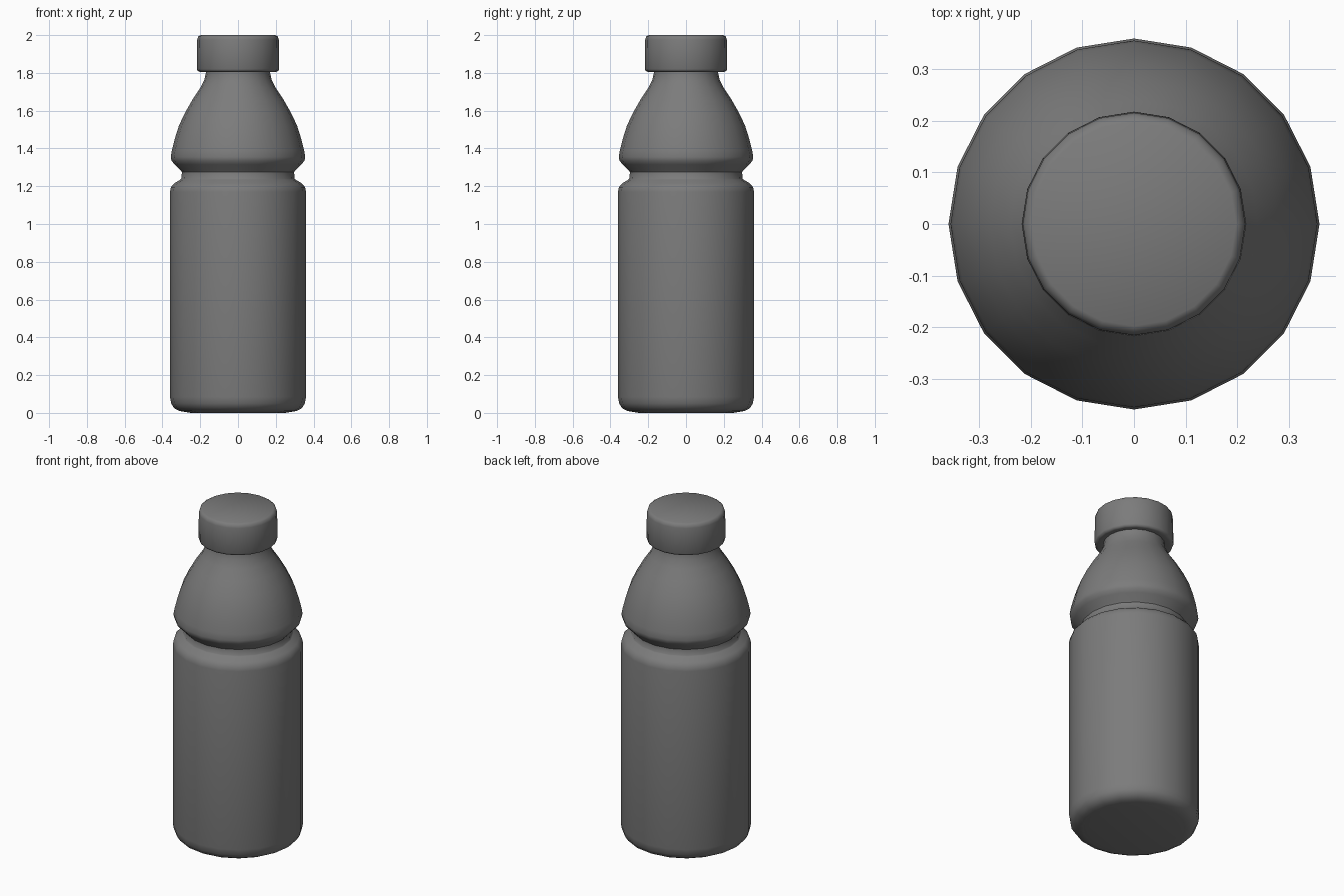
import bpy
import bmesh
import math

cube = bpy.data.objects.get("Cube")
if cube:
    bpy.data.objects.remove(cube)

SIDES = 20

grey = bpy.data.materials.new("mid_grey")
grey.use_nodes = True
colour = (0.2, 0.2, 0.2, 1)
grey.diffuse_color = colour
grey.node_tree.nodes["Principled BSDF"].inputs["Base Color"].default_value = colour


def lathe(name, profile, angle):
    """Turn a (radius, height) profile about z, closing both ends."""
    bm = bmesh.new()
    rings = []
    for r, z in profile:
        rings.append([bm.verts.new((r * math.cos(a), r * math.sin(a), z))
                      for a in (math.tau * i / SIDES for i in range(SIDES))])
    for low, high in zip(rings, rings[1:]):
        for i in range(SIDES):
            j = (i + 1) % SIDES
            bm.faces.new((low[i], low[j], high[j], high[i]))
    bm.faces.new(rings[0][::-1])
    bm.faces.new(rings[-1])
    bmesh.ops.recalc_face_normals(bm, faces=bm.faces)
    mesh = bpy.data.meshes.new(name)
    bm.to_mesh(mesh)
    bm.free()
    mesh.materials.append(grey)
    obj = bpy.data.objects.new(name, mesh)
    bpy.context.collection.objects.link(obj)
    bpy.ops.object.select_all(action="DESELECT")
    obj.select_set(True)
    bpy.context.view_layer.objects.active = obj
    bpy.ops.object.shade_smooth_by_angle(angle=math.radians(angle))
    return obj


# Bottle: rounded base, straight wall, grip groove, domed shoulder, neck
lathe("bottle_body", [
    (0.28, 0.005), (0.31, 0.01), (0.338, 0.025), (0.354, 0.05), (0.36, 0.085),
    (0.36, 1.17), (0.355, 1.195), (0.338, 1.215), (0.305, 1.235),
    (0.30, 1.24), (0.297, 1.275), (0.305, 1.285), (0.335, 1.315),
    (0.352, 1.335), (0.356, 1.355), (0.35, 1.39), (0.335, 1.45),
    (0.313, 1.52), (0.28, 1.59), (0.24, 1.66), (0.20, 1.72),
    (0.178, 1.765), (0.17, 1.80), (0.17, 1.90)], 40)

# Shallow foot under the base
lathe("base_foot", [(0.25, 0.0), (0.285, 0.006)], 30)

# Screw cap with softened rims
lathe("cap", [
    (0.16, 1.815), (0.20, 1.805), (0.213, 1.81), (0.218, 1.82),
    (0.216, 1.975), (0.211, 1.992), (0.198, 2.0)], 50)
